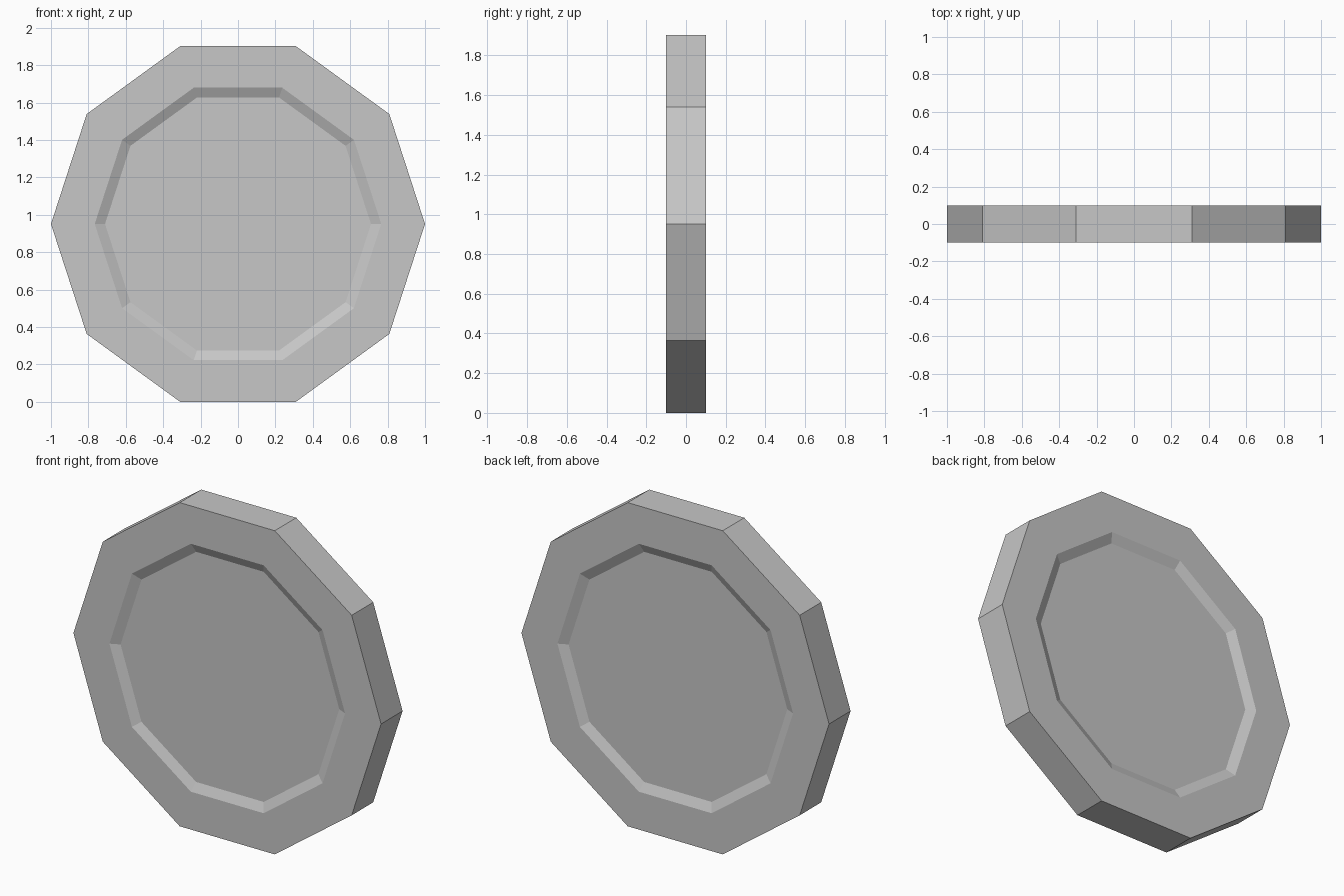
import bpy
import bmesh
import math

cube = bpy.data.objects.get("Cube")
if cube:
    bpy.data.objects.remove(cube, do_unlink=True)

SIDES = 10
RADIUS = 1.0
HALF_DEPTH = 0.1
RECESS_OUTER, RECESS_INNER, RECESS_DEPTH = 0.766, 0.711, 0.025
CENTRE_Z = RADIUS * math.cos(math.pi / SIDES)

# Single plain grey
grey = bpy.data.materials.new("light_grey")
grey.use_nodes = True
colour = (0.57, 0.57, 0.57, 1.0)
grey.diffuse_color = colour
grey.node_tree.nodes["Principled BSDF"].inputs["Base Color"].default_value = colour


def ring(bm, radius, y):
    """Upright ten-sided loop of vertices with a corner on the x axis."""
    step = 2 * math.pi / SIDES
    return [bm.verts.new((radius * math.cos(i * step), y,
                          CENTRE_Z + radius * math.sin(i * step)))
            for i in range(SIDES)]


# Profile from the front panel, over the rim, to the back panel
floor = HALF_DEPTH - RECESS_DEPTH
profile = [(RECESS_INNER, -floor), (RECESS_OUTER, -HALF_DEPTH),
           (RADIUS, -HALF_DEPTH), (RADIUS, HALF_DEPTH),
           (RECESS_OUTER, HALF_DEPTH), (RECESS_INNER, floor)]

bm = bmesh.new()
rings = [ring(bm, r, y) for r, y in profile]
for a, b in zip(rings, rings[1:]):
    for i in range(SIDES):
        j = (i + 1) % SIDES
        bm.faces.new((a[i], a[j], b[j], b[i]))

# Recessed panels closing both sides
bm.faces.new(rings[0])
bm.faces.new(rings[-1])
bmesh.ops.recalc_face_normals(bm, faces=bm.faces)

mesh = bpy.data.meshes.new("ten_sided_disc")
bm.to_mesh(mesh)
bm.free()
mesh.materials.append(grey)
disc = bpy.data.objects.new("ten_sided_disc", mesh)
bpy.context.collection.objects.link(disc)
